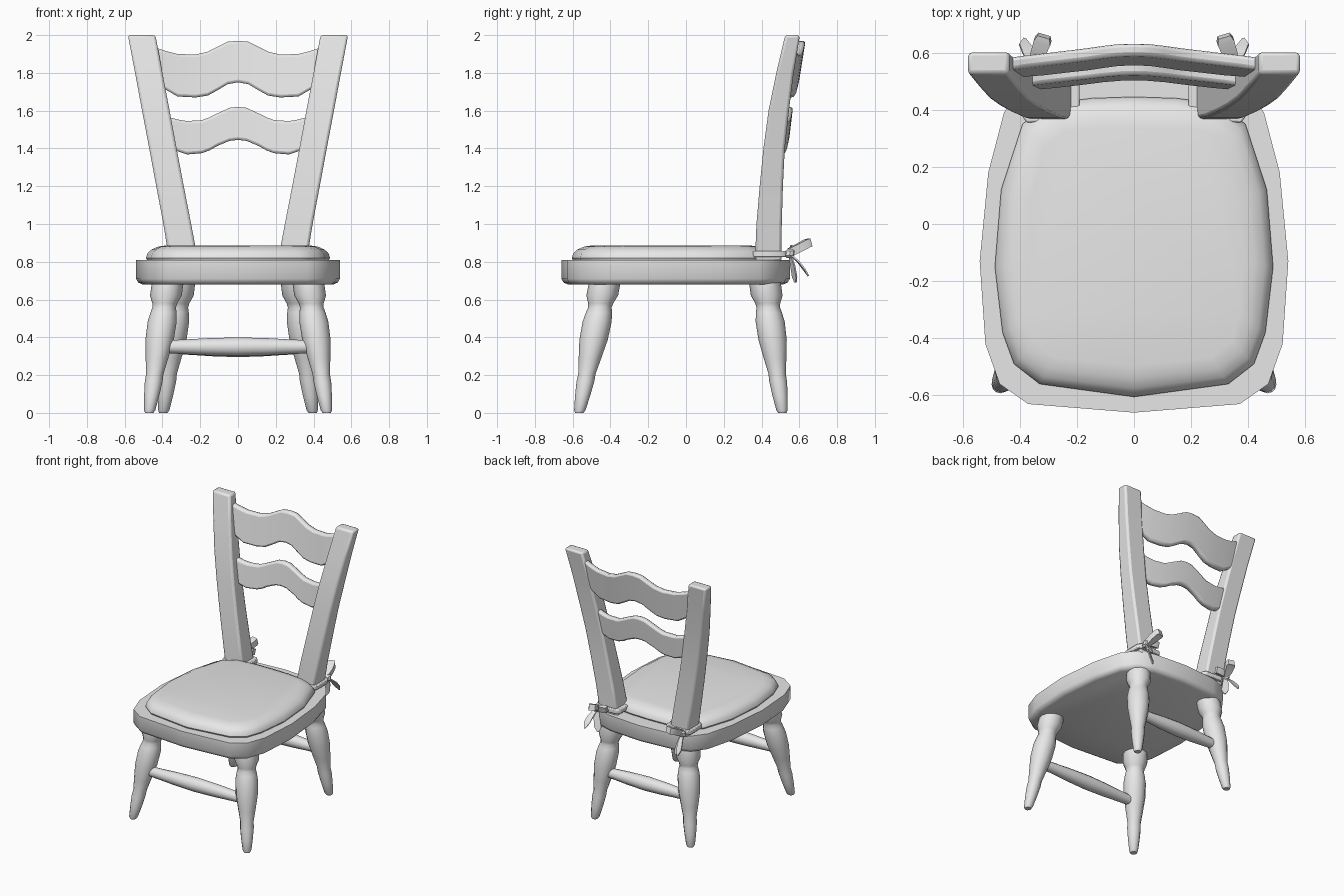
import bpy, bmesh, math
from mathutils import Vector

if "Cube" in bpy.data.objects:
    bpy.data.objects.remove(bpy.data.objects["Cube"])

grey = bpy.data.materials.new("plain_grey")
grey.diffuse_color = (0.8, 0.8, 0.8, 1)
grey.use_nodes = True
grey.node_tree.nodes["Principled BSDF"].inputs["Base Color"].default_value = grey.diffuse_color


def loft(name, rings, bevel=0.0, segments=2, angle=40):
    """Skin a list of equal-length point rings and cap both ends."""
    bm = bmesh.new()
    vr = [[bm.verts.new(p) for p in ring] for ring in rings]
    n = len(vr[0])
    for a, b in zip(vr, vr[1:]):
        for i in range(n):
            j = (i + 1) % n
            bm.faces.new((a[i], a[j], b[j], b[i]))
    bm.faces.new(vr[0])
    bm.faces.new(vr[-1])
    bmesh.ops.recalc_face_normals(bm, faces=bm.faces)
    me = bpy.data.meshes.new(name)
    bm.to_mesh(me)
    bm.free()
    me.materials.append(grey)
    ob = bpy.data.objects.new(name, me)
    bpy.context.collection.objects.link(ob)
    if bevel:
        mod = ob.modifiers.new("soft_edges", 'BEVEL')
        mod.width, mod.segments = bevel, segments
        mod.limit_method, mod.angle_limit = 'ANGLE', math.radians(40)
    bpy.ops.object.select_all(action='DESELECT')
    bpy.context.view_layer.objects.active = ob
    ob.select_set(True)
    bpy.ops.object.shade_smooth_by_angle(angle=math.radians(angle))
    return ob


def slab(name, half, levels):
    """Symmetric outline stacked at (z, inset) levels."""
    pts = half + [(-x, y) for x, y in half[-2:0:-1]]
    cy = -0.06
    rings = []
    for z, inset in levels:
        ring = []
        for x, y in pts:
            d = Vector((x, y - cy))
            d *= 1 - inset / d.length
            ring.append((d.x, d.y + cy, z))
        rings.append(ring)
    return loft(name, rings)


def turned(name, a, b, profile, sides=12):
    """Round part along a-b; profile is (fraction, radius), rings square to the main axis."""
    a, b = Vector(a), Vector(b)
    d = b - a
    if abs(d.z) > abs(d.x):
        u, v = Vector((1, 0, 0)), Vector((0, 1, 0))
    else:
        u, v = Vector((0, 1, 0)), Vector((0, 0, 1))
    steps = [2 * math.pi * i / sides for i in range(sides)]
    return loft(name, [[a + d * t + r * (u * math.cos(s) + v * math.sin(s)) for s in steps]
                       for t, r in profile])


def ribbon(name, path, side, thick):
    """Flat strip through (point, half width) pairs."""
    side = Vector(side).normalized()
    pts = [Vector(p) for p, w in path]
    rings = []
    for i, (p, w) in enumerate(path):
        d = pts[min(i + 1, len(pts) - 1)] - pts[max(i - 1, 0)]
        n = d.cross(side).normalized() * thick
        c, s = pts[i], side * w
        rings.append([c - s - n, c + s - n, c + s + n, c - s + n])
    return loft(name, rings)


# Wooden seat and cushion
slab("seat", [(0, -0.66), (0.37, -0.63), (0.47, -0.56), (0.52, -0.42), (0.54, -0.13),
              (0.51, 0.18), (0.455, 0.39), (0.38, 0.49), (0.26, 0.53), (0, 0.55)],
     [(0.68, 0.035), (0.69, 0.012), (0.71, 0), (0.81, 0)])
slab("cushion", [(0, -0.605), (0.33, -0.56), (0.42, -0.49), (0.46, -0.38), (0.487, -0.15),
                 (0.465, 0.12), (0.39, 0.35), (0.30, 0.42), (0.15, 0.44), (0, 0.445)],
     [(0.80, 0.01), (0.82, 0), (0.845, 0.008), (0.865, 0.03), (0.88, 0.065), (0.887, 0.11)])


# Wavy back rails, bowed backwards
def rail(name, half, y0, z0, slope, thick):
    full = [(-x, lo, hi) for x, lo, hi in half[:0:-1]] + half
    rings = []
    for x, lo, hi in full:
        bow = -0.04 * (x / 0.42) ** 2
        yl = y0 + slope * (lo - z0) + bow
        yh = y0 + slope * (hi - z0) + bow
        rings.append([(x, yl - thick, lo), (x, yl, lo), (x, yh, hi), (x, yh - thick, hi)])
    loft(name, rings, bevel=0.014)


rail("top_rail", [(0, 1.75, 1.97), (0.055, 1.74, 1.965), (0.105, 1.71, 1.94), (0.16, 1.68, 1.912),
                  (0.225, 1.67, 1.897), (0.32, 1.675, 1.90), (0.38, 1.71, 1.915), (0.44, 1.74, 1.935)],
     0.585, 1.67, 0.16, 0.045)
rail("lower_rail", [(0, 1.445, 1.62), (0.045, 1.44, 1.615), (0.11, 1.413, 1.585), (0.15, 1.39, 1.565),
                    (0.19, 1.375, 1.55), (0.27, 1.368, 1.545), (0.32, 1.385, 1.553), (0.38, 1.41, 1.57)],
     0.538, 1.38, 0.12, 0.045)

# (fraction from floor to seat, radius)
leg_profile = [(0, 0.022), (0.02, 0.03), (0.13, 0.04), (0.24, 0.047), (0.30, 0.046), (0.42, 0.06),
               (0.56, 0.075), (0.70, 0.077), (0.77, 0.069), (0.81, 0.062), (0.84, 0.066),
               (0.90, 0.084), (1.0, 0.084)]
spindle = [(0, 0.033), (0.15, 0.038), (0.3, 0.045), (0.5, 0.05), (0.7, 0.045), (0.85, 0.038), (1, 0.033)]
post_steps = [(0.80, 0.21, 0.363, 0.365, 0.505), (1.0, 0.248, 0.395, 0.373, 0.507),
              (1.2, 0.287, 0.433, 0.39, 0.513), (1.4, 0.325, 0.47, 0.41, 0.523),
              (1.6, 0.362, 0.508, 0.437, 0.545), (1.8, 0.40, 0.545, 0.478, 0.57),
              (2.0, 0.437, 0.583, 0.525, 0.603)]

for tag, s in (("right", 1), ("left", -1)):
    # Back posts
    loft("back_post_" + tag, [[(s * a, f, z), (s * b, f, z), (s * b, k, z), (s * a, k, z)]
                              for z, a, b, f, k in post_steps], bevel=0.014)
    # Turned legs
    turned("front_leg_" + tag, (s * 0.47, -0.565, 0), (s * 0.372, -0.43, 0.69), leg_profile)
    turned("back_leg_" + tag, (s * 0.395, 0.51, 0), (s * 0.31, 0.418, 0.69), leg_profile)
    # Cushion tie wrapped round the post
    corners = [(0.19, 0.40), (0.215, 0.36), (0.375, 0.355), (0.39, 0.375), (0.39, 0.50),
               (0.365, 0.53), (0.21, 0.52), (0.19, 0.50)]
    loft("tie_band_" + tag, [[(s * x, y, z) for x, y in corners] for z in (0.825, 0.858)], bevel=0.006)
    # Bow: knot, loops and tails
    turned("bow_knot_" + tag, (s * 0.355, 0.545, 0.82), (s * 0.35, 0.555, 0.87),
           [(0, 0.012), (0.25, 0.026), (0.75, 0.026), (1, 0.012)], 8)
    ribbon("bow_long_loop_" + tag, [((s * 0.35, 0.55, 0.85), 0.014), ((s * 0.335, 0.60, 0.875), 0.026),
                                    ((s * 0.32, 0.64, 0.897), 0.03), ((s * 0.315, 0.658, 0.902), 0.022)],
           (s, 0.3, 0), 0.022)
    ribbon("bow_short_loop_" + tag, [((s * 0.35, 0.55, 0.85), 0.012), ((s * 0.30, 0.565, 0.862), 0.024),
                                     ((s * 0.26, 0.56, 0.865), 0.022)], (0, 0.3, 1), 0.014)
    ribbon("bow_outer_tail_" + tag, [((s * 0.355, 0.55, 0.84), 0.012), ((s * 0.37, 0.595, 0.80), 0.02),
                                     ((s * 0.38, 0.625, 0.76), 0.022), ((s * 0.383, 0.648, 0.725), 0.004)],
           (s, 0.2, 0), 0.004)
    ribbon("bow_inner_tail_" + tag, [((s * 0.35, 0.55, 0.84), 0.012), ((s * 0.34, 0.565, 0.78), 0.022),
                                     ((s * 0.325, 0.575, 0.72), 0.024), ((s * 0.32, 0.58, 0.69), 0.006)],
           (s, 0.5, 0), 0.004)

# Stretchers between the legs
turned("front_stretcher", (-0.42, -0.497, 0.35), (0.42, -0.497, 0.35), spindle)
turned("back_stretcher", (-0.35, 0.463, 0.345), (0.35, 0.463, 0.345), spindle)
